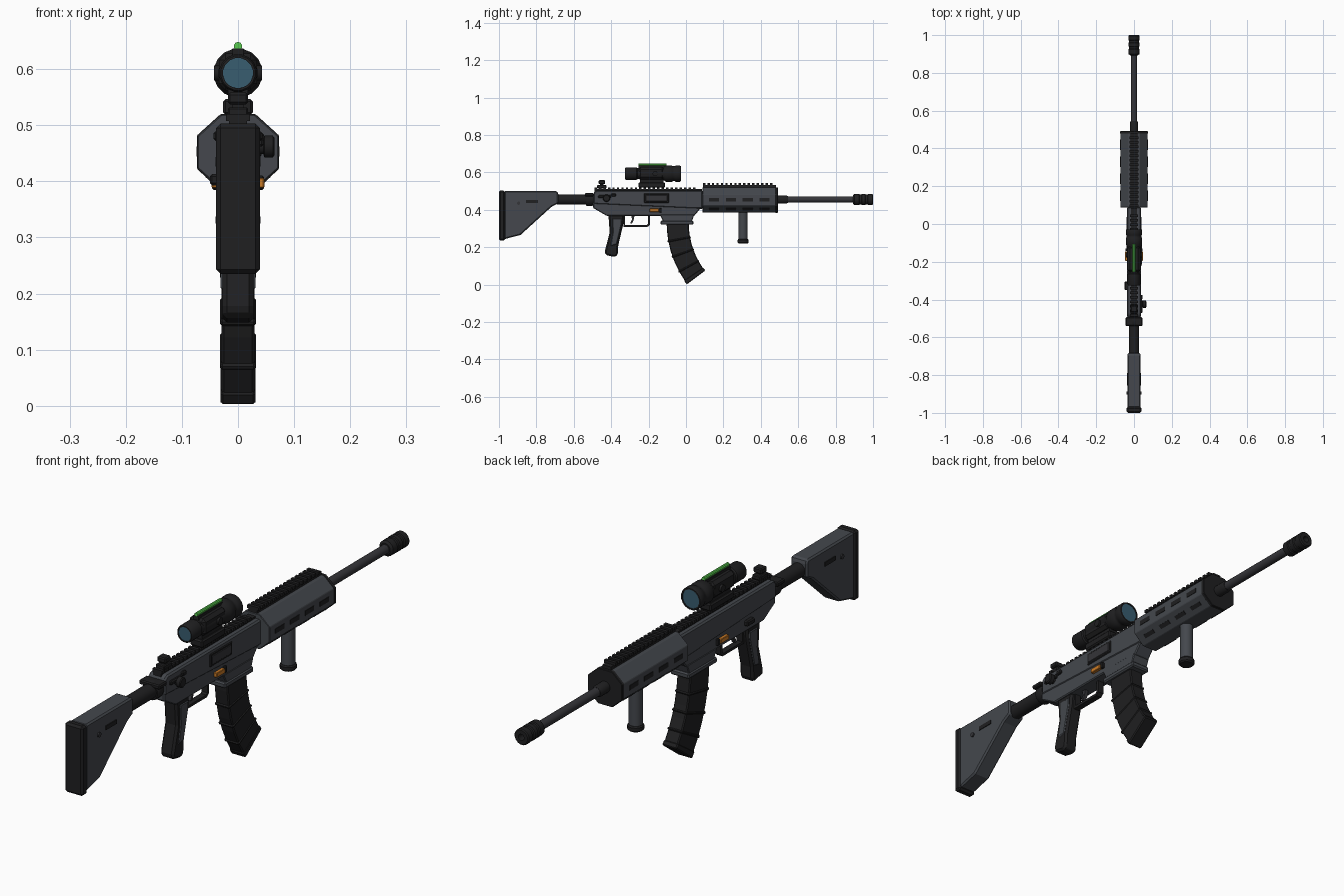
import bpy, bmesh
from math import cos, sin, pi, radians, atan2
from mathutils import Vector, Matrix

if "Cube" in bpy.data.objects:
    bpy.data.objects.remove(bpy.data.objects["Cube"])


def material(name, r, g, b):
    m = bpy.data.materials.new(name)
    m.diffuse_color = (r, g, b, 1)
    m.use_nodes = True
    m.node_tree.nodes["Principled BSDF"].inputs["Base Color"].default_value = m.diffuse_color
    return m


BLACK = material("black", .014, .014, .015)
GREY = material("gunmetal", .058, .064, .074)
STEEL = material("steel", .035, .035, .04)
GREEN = material("green", .1, .6, .08)
ORANGE = material("orange", .6, .2, .02)
GLASS = material("glass", .04, .11, .16)


def finish(name, bm, mat, bevel=0.0, smooth=False):
    bmesh.ops.recalc_face_normals(bm, faces=bm.faces)
    me = bpy.data.meshes.new(name)
    bm.to_mesh(me)
    bm.free()
    me.materials.append(mat)
    ob = bpy.data.objects.new(name, me)
    bpy.context.collection.objects.link(ob)
    if bevel:
        mod = ob.modifiers.new("bevel", 'BEVEL')
        mod.width, mod.segments = bevel, 1
    if smooth:
        bpy.ops.object.select_all(action='DESELECT')
        ob.select_set(True)
        bpy.context.view_layer.objects.active = ob
        bpy.ops.object.shade_smooth_by_angle(angle=radians(35))
    return ob


def prism(name, pts, hw, mat, bevel=0.0):
    """Side profile of (y, z) points, extruded across x."""
    bm = bmesh.new()
    f = bm.faces.new([bm.verts.new((-hw, y, z)) for y, z in pts])
    ext = bmesh.ops.extrude_face_region(bm, geom=[f])['geom']
    bmesh.ops.translate(bm, verts=[v for v in ext if isinstance(v, bmesh.types.BMVert)], vec=(2 * hw, 0, 0))
    return finish(name, bm, mat, bevel)


def box(name, x0, x1, y0, y1, z0, z1, mat, bevel=0.0):
    bm = bmesh.new()
    bmesh.ops.create_cube(bm, size=1)
    for v in bm.verts:
        v.co = ((x0 + x1) / 2 + v.co.x * (x1 - x0), (y0 + y1) / 2 + v.co.y * (y1 - y0),
                (z0 + z1) / 2 + v.co.z * (z1 - z0))
    return finish(name, bm, mat, bevel)


def lathe(name, axis, centre, prof, mat, n=16, smooth=True):
    """Turned part: (position along axis, radius) pairs about a centre."""
    bm = bmesh.new()
    c, rings = Vector(centre), []
    for t, r in prof:
        ring = []
        for i in range(n):
            a = 2 * pi * (i + .5) / n
            u, w = r * cos(a), r * sin(a)
            ring.append(bm.verts.new(c + Vector({'x': (t, u, w), 'y': (u, t, w), 'z': (u, w, t)}[axis])))
        rings.append(ring)
    for a, b in zip(rings, rings[1:]):
        for i in range(n):
            bm.faces.new((a[i], a[(i + 1) % n], b[(i + 1) % n], b[i]))
    bm.faces.new(rings[0])
    bm.faces.new(rings[-1])
    return finish(name, bm, mat, 0, smooth)


def rail(name, y0, y1, z, hw):
    box(name + "_base", -hw * .75, hw * .75, y0, y1, z - .004, z + .01, BLACK)
    tooth = box(name + "_teeth", -hw, hw, y0, y0 + .013, z + .008, z + .02, BLACK)
    arr = tooth.modifiers.new("array", 'ARRAY')
    arr.use_relative_offset, arr.use_constant_offset = False, True
    arr.constant_offset_displace = (0, .024, 0)
    arr.count = int((y1 - y0) / .024)


BORE = .455

# Shoulder stock
box("butt_pad", -.039, .039, -1, -.968, .235, .503, BLACK, .008)
prism("stock", [(-.972, .5), (-.69, .5), (-.683, .49), (-.683, .435), (-.72, .415),
                (-.885, .265), (-.972, .243)], .035, GREY, .007)
for s, side in ((1, "right"), (-1, "left")):
    box("stock_slot_" + side, s * .036 - .002, s * .036 + .002, -.855, -.79, .437, .453, BLACK)
    lathe("stock_pin_" + side, 'x', (s * .036, -.895, .435), [(-.004, .009), (.004, .009)], STEEL, 12)

# Buffer tube and castle nut
lathe("buffer_tube", 'y', (0, 0, BORE), [(-.69, .028), (-.49, .028)], BLACK)
lathe("castle_nut", 'y', (0, 0, BORE), [(-.535, .033), (-.53, .036), (-.505, .036), (-.495, .033)], BLACK)

# Receiver
prism("upper_receiver", [(-.495, .43), (-.495, .49), (-.48, .503), (.09, .503), (.09, .405), (.06, .405)],
      .037, GREY, .006)
prism("lower_receiver", [(-.497, .44), (-.497, .41), (-.425, .368), (.045, .368), (.075, .405), (.075, .44)],
      .034, GREY, .004)
prism("magazine_well", [(-.14, .375), (.045, .375), (.03, .335), (-.12, .335)], .036, GREY, .003)
box("magazine_well_lip", -.04, .04, -.135, .04, .32, .342, GREY, .005)
rail("receiver_rail", -.49, .085, .5, .021)
box("charging_handle", -.044, .044, -.54, -.493, .472, .489, BLACK, .004)
box("ejection_port_frame", .03, .040, -.225, -.09, .437, .487, BLACK, .003)
box("ejection_port_cover", .03, .042, -.216, -.099, .445, .479, STEEL, .002)
lathe("forward_assist", 'x', (0, -.425, .462), [(.03, .014), (.045, .014), (.047, .02), (.062, .02), (.065, .016)],
      BLACK, 12)
box("forward_assist_rib", .03, .046, -.47, -.40, .462, .478, BLACK, .004)
box("bolt_deflector", .03, .046, -.40, -.375, .47, .487, BLACK, .004)
for s, side in ((1, "right"), (-1, "left")):
    box("magazine_button_" + side, s * .040 - .007, s * .040 + .007, -.195, -.145, .388, .406, ORANGE, .002)
    box("magazine_latch_" + side, s * .040 - .006, s * .040 + .006, -.142, -.13, .385, .41, BLACK, .002)
box("selector_lever", -.05, -.03, -.35, -.305, .393, .413, BLACK, .004)

# Rear sight
box("rear_sight_base", -.018, .018, -.475, -.425, .515, .532, BLACK, .003)
box("rear_sight_post", -.010, .010, -.46, -.44, .53, .54, BLACK)
box("rear_sight_head", -.018, .018, -.467, -.432, .537, .558, BLACK, .004)

# Grip, trigger and guard
prism("pistol_grip", [(-.415, .375), (-.33, .375), (-.335, .325), (-.362, .21), (-.365, .16), (-.38, .147),
                      (-.43, .158), (-.434, .178), (-.408, .28)], .028, BLACK, .008)
prism("grip_panels", [(-.395, .355), (-.342, .355), (-.343, .325), (-.370, .215), (-.405, .205), (-.392, .28)],
      .031, GREY, .004)
prism("trigger_guard", [(-.335, .375), (-.335, .309), (-.205, .309), (-.193, .32), (-.193, .375), (-.203, .375),
                        (-.203, .325), (-.21, .319), (-.325, .319), (-.325, .375)], .012, BLACK)
prism("trigger", [(-.295, .375), (-.275, .375), (-.278, .35), (-.288, .328), (-.298, .328), (-.288, .35)],
      .007, STEEL)

# Curved magazine: arc slices around one centre
def arc_slice(name, a0, a1, grow, hw, mat, steps):
    angles = [radians(a0 + (a1 - a0) * i / steps) for i in range(steps + 1)]
    at = lambda r, a: (.445 - r * cos(a), .333 - r * sin(a))
    prism(name, [at(.549 + grow, a) for a in angles] + [at(.431 - grow, a) for a in reversed(angles)],
          hw, mat, .004)


arc_slice("magazine", -2, 35, 0, .029, BLACK, 6)
for i, a in enumerate((10, 19, 28)):
    arc_slice(f"magazine_rib_{i + 1}", a, a + 1.3, .004, .032, BLACK, 1)
arc_slice("magazine_floor", 34.2, 37, .003, .031, BLACK, 1)

# Octagonal handguard
def octagon(name, y0, y1, mat, k=1.0):
    pts = [(.03, .066), (.072, .028), (.072, -.03), (.03, -.068)]
    pts += [(-x, z) for x, z in reversed(pts)]
    bm = bmesh.new()
    f = bm.faces.new([bm.verts.new((x * k, y0, .453 + z * k)) for x, z in pts])
    ext = bmesh.ops.extrude_face_region(bm, geom=[f])['geom']
    bmesh.ops.translate(bm, verts=[v for v in ext if isinstance(v, bmesh.types.BMVert)], vec=(0, y1 - y0, 0))
    return finish(name, bm, mat, .002)


octagon("handguard", .088, .482, GREY)
octagon("handguard_cap", .478, .492, BLACK, 1.02)
rail("handguard_rail", .09, .482, .522, .024)
for s, side in ((1, "right"), (-1, "left")):
    for i in range(4):
        y = .15 + i * .09
        box(f"handguard_slot_{side}_{i + 1}", s * .072 - .002, s * .072 + .002, y - .027, y + .027,
            .444, .462, BLACK)
        slot = box(f"handguard_lower_slot_{side}_{i + 1}", -.008, .008, -.027, .027, -.002, .002, BLACK)
        slot.matrix_world = Matrix.Translation((s * .051, y, .404)) @ Matrix.Rotation(-s * atan2(.038, .042), 4, 'Y')

# Barrel
lathe("barrel", 'y', (0, 0, BORE), [(.48, .017), (.91, .017)], STEEL)
lathe("gas_block", 'y', (0, 0, BORE), [(.485, .022), (.535, .022), (.545, .018)], BLACK)
lathe("muzzle_brake", 'y', (0, 0, BORE),
      [(.893, .022), (.9, .03), (.925, .031), (.928, .027), (.938, .027), (.941, .031), (.958, .031), (.961, .027),
       (.971, .027), (.974, .031), (.996, .031), (1, .027), (1, .012), (.96, .012)], BLACK)

# Fore grip
lathe("fore_grip", 'z', (0, .305, 0), [(.235, .025), (.395, .025)], GREY)
lathe("fore_grip_foot", 'z', (0, .305, 0), [(.22, .025), (.225, .03), (.238, .03), (.243, .026)], BLACK)

# Optic on its mount
SZ = .593
box("optic_clamp", -.027, .027, -.255, -.112, .518, .547, BLACK, .005)
box("optic_riser", -.018, .018, -.245, -.12, .54, .57, BLACK)
lathe("optic_tube", 'y', (0, 0, SZ),
      [(-.318, .027), (-.325, .027), (-.325, .031), (-.32, .034), (-.265, .034), (-.26, .03), (-.25, .03),
       (-.24, .035), (-.12, .036), (-.108, .044), (-.075, .044), (-.07, .041), (-.06, .041), (-.055, .044),
       (-.033, .044), (-.028, .041), (-.028, .036), (-.036, .036)], BLACK)
box("optic_body", -.034, .034, -.255, -.115, .562, .628, BLACK, .012)
lathe("optic_rear_lens", 'y', (0, 0, SZ), [(-.322, .027), (-.315, .027)], GLASS, 24)
lathe("optic_front_lens", 'y', (0, 0, SZ), [(-.04, .036), (-.031, .036)], GLASS, 24)
for s, side in ((1, "right"), (-1, "left")):
    lathe("optic_turret_" + side, 'x', (s * .036, -.165, SZ), [(-.007, .014), (.007, .014)], BLACK, 12)
box("fibre_bed", -.01, .01, -.255, -.105, .62, .637, BLACK)
lathe("light_fibre", 'y', (0, 0, .641), [(-.255, .0075), (-.105, .0075)], GREEN, 10)
